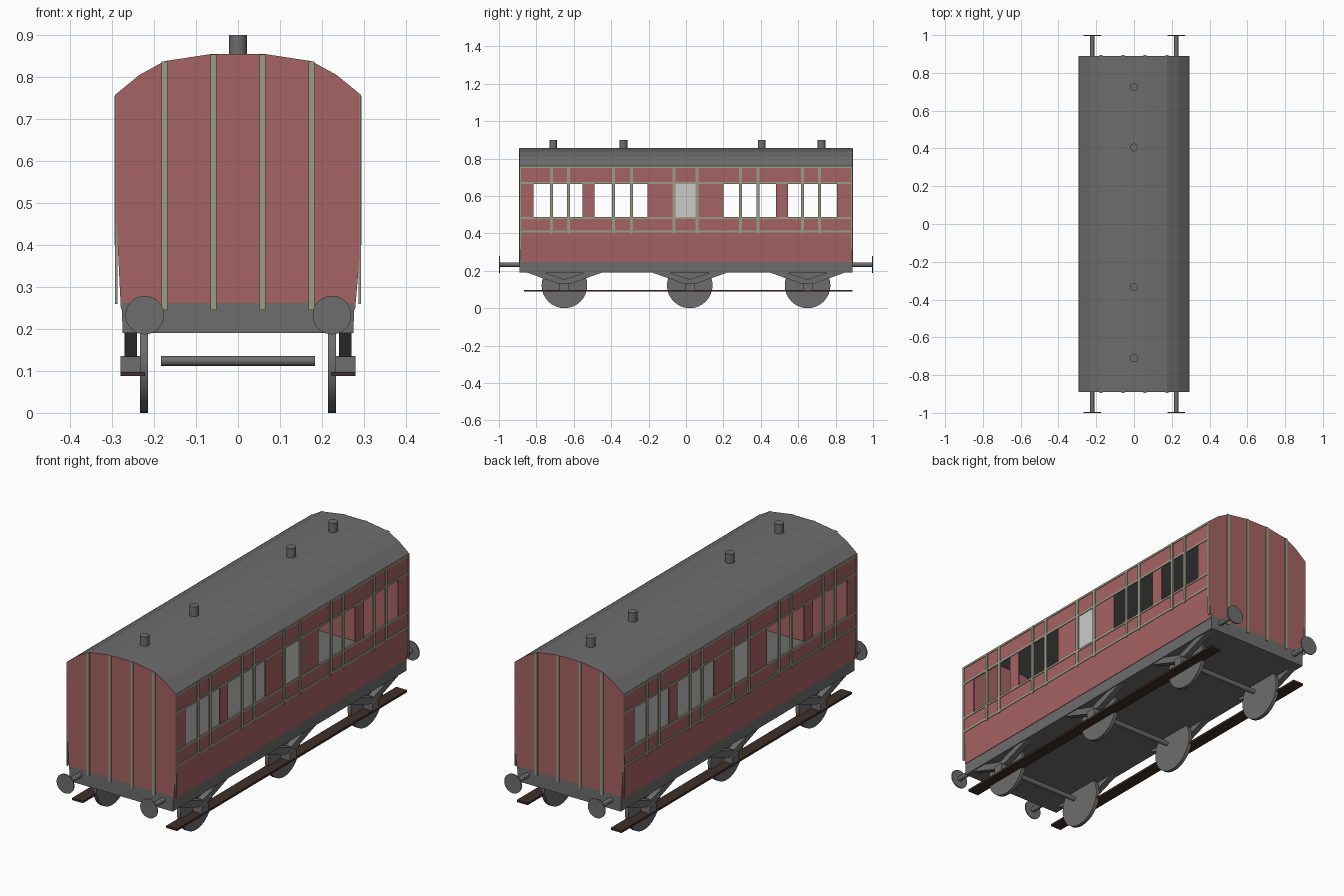
import bpy, bmesh, math
from mathutils import Matrix, Vector

cube = bpy.data.objects.get("Cube")
if cube:
    bpy.data.objects.remove(cube, do_unlink=True)


def material(name, rgb):
    m = bpy.data.materials.new(name)
    m.use_nodes = True
    m.diffuse_color = (*rgb, 1)
    m.node_tree.nodes["Principled BSDF"].inputs["Base Color"].default_value = (*rgb, 1)
    return m


RED = material("dull_red_paint", (0.39, 0.125, 0.125))
GREY = material("dim_grey", (0.155, 0.155, 0.155))
SAGE = material("sage_beading", (0.32, 0.34, 0.24))
PANE = material("pale_pane", (0.6, 0.6, 0.6))
BROWN = material("dark_brown_wood", (0.05, 0.028, 0.022))


def prism(bm, pts, axis, a, b):
    """Extrude an outline along x (points y,z) or along y (points x,z)."""
    def place(p, d):
        return (d, p[0], p[1]) if axis == "x" else (p[0], d, p[1])
    lo = [bm.verts.new(place(p, a)) for p in pts]
    hi = [bm.verts.new(place(p, b)) for p in pts]
    bm.faces.new(lo)
    bm.faces.new(hi[::-1])
    for i in range(len(pts)):
        j = (i + 1) % len(pts)
        bm.faces.new((lo[i], lo[j], hi[j], hi[i]))


def box(bm, x0, x1, y0, y1, z0, z1):
    prism(bm, [(x0, z0), (x1, z0), (x1, z1), (x0, z1)], "y", y0, y1)


def cylinder(bm, centre, radius, length, axis, sides=24):
    turn = Vector((0, 0, 1)).rotation_difference(Vector(axis)).to_matrix().to_4x4()
    bmesh.ops.create_cone(bm, cap_ends=True, segments=sides, radius1=radius, radius2=radius,
                          depth=length, matrix=Matrix.Translation(centre) @ turn)


def finish(bm, name, mat, smooth=False):
    bmesh.ops.recalc_face_normals(bm, faces=bm.faces)
    me = bpy.data.meshes.new(name)
    bm.to_mesh(me)
    bm.free()
    me.materials.append(mat)
    ob = bpy.data.objects.new(name, me)
    bpy.context.scene.collection.objects.link(ob)
    if smooth:
        bpy.ops.object.select_all(action="DESELECT")
        ob.select_set(True)
        bpy.context.view_layer.objects.active = ob
        bpy.ops.object.shade_smooth_by_angle(angle=math.radians(30))
    return ob


L = 0.89          # half length of the body
W = 0.29          # half width of the body
SILL, HEAD, EAVE = 0.487, 0.665, 0.76
T = 0.005         # wall thickness
KINK = {1: 0.375, -1: 0.47}   # height where each side starts to tuck in
ARC = [(W, EAVE), (0.235, 0.805), (0.175, 0.838), (0.063, 0.855)]
arch = ARC + [(-x, z) for x, z in reversed(ARC)]

# Floor frame
bm = bmesh.new()
prism(bm, [(-0.275, 0.19), (0.275, 0.19), (0.277, 0.262), (-0.277, 0.262)], "y", -L, L)
finish(bm, "floor_frame", GREY)

# Roof shell
bm = bmesh.new()
prism(bm, arch + [(x * 0.985, z - 0.006) for x, z in reversed(arch)], "y", -L + 0.001, L - 0.001)
finish(bm, "roof", GREY)

# End walls
for label, s in (("front", -1), ("back", 1)):
    bm = bmesh.new()
    outline = [(-W, KINK[-1]), (-0.279, 0.26), (0.279, 0.26), (W, KINK[1])] + arch
    prism(bm, outline, "y", s * (L - T), s * L)
    finish(bm, label + "_end_wall", RED)
    bm = bmesh.new()
    for x, top in ((0.175, 0.837), (0.058, 0.854)):
        for m in (-1, 1):
            box(bm, m * x - 0.007, m * x + 0.007, s * L, s * (L + 0.004), 0.245, top)
    finish(bm, label + "_end_beading", SAGE)

# Side walls with open windows, door panes and beading
PILLARS = [(-L, -0.815), (-0.553, -0.49), (-0.205, -0.06),
           (0.06, 0.2), (0.48, 0.545), (0.807, L)]
STRIPS = [-0.72, -0.628, -0.387, -0.292, -0.063, 0.06, 0.292, 0.385, 0.622, 0.713]
for label, s in (("left", 1), ("right", -1)):
    bm = bmesh.new()
    skin = [(0.279, 0.246), (W, KINK[s]), (W, SILL)]
    lower = skin + [(x - T, z) for x, z in reversed(skin)]
    prism(bm, [(s * x, z) for x, z in lower], "y", -L, L)
    box(bm, s * (W - T), s * W, -L, L, HEAD, EAVE)
    for y0, y1 in PILLARS:
        box(bm, s * (W - T), s * W, y0, y1, SILL, HEAD)
    finish(bm, label + "_side_wall", RED)

    bm = bmesh.new()
    box(bm, s * (W - T), s * (W - 0.001), -0.06, 0.06, SILL, HEAD)
    finish(bm, label + "_door_pane", PANE)

    bm = bmesh.new()
    for z in (0.41, 0.482, 0.669, 0.754):
        box(bm, s * (W - 0.003), s * (W + 0.003), -L, L, z - 0.005, z + 0.005)
    for y in STRIPS:
        box(bm, s * (W - 0.003), s * (W + 0.004), y - 0.008, y + 0.008, 0.4, 0.755)
    for y in (-L + 0.004, L - 0.004):
        box(bm, s * (W - 0.003), s * (W + 0.003), y - 0.004, y + 0.004, 0.26, 0.755)
    finish(bm, label + "_side_beading", SAGE)

    # Footboard
    bm = bmesh.new()
    box(bm, s * 0.222, s * 0.28, -0.865, L, 0.088, 0.098)
    finish(bm, label + "_footboard", BROWN)

# Roof vents
bm = bmesh.new()
for y in (-0.71, -0.335, 0.405, 0.725):
    cylinder(bm, (0, y, 0.875), 0.021, 0.05, (0, 0, 1))
finish(bm, "roof_vents", GREY, True)

# Buffers
bm = bmesh.new()
for s in (-1, 1):
    for x in (-0.222, 0.224):
        cylinder(bm, (x, s * 0.94, 0.233), 0.012, 0.11, (0, 1, 0), 16)
        cylinder(bm, (x, s * 0.9975, 0.233), 0.046, 0.005, (0, 1, 0), 32)
finish(bm, "buffers", GREY, True)

# Wheelsets with springs and axle boxes
SPRING = [(-0.205, 0.192), (-0.04, 0.133), (0.04, 0.133), (0.205, 0.192),
          (0.115, 0.192), (0, 0.154), (-0.115, 0.192)]
for label, y in (("front", -0.65), ("middle", 0.02), ("back", 0.65)):
    bm = bmesh.new()
    cylinder(bm, (0, y, 0.124), 0.012, 0.366, (1, 0, 0), 16)
    for s in (-1, 1):
        cylinder(bm, (s * 0.224, y, 0.122), 0.122, 0.018, (1, 0, 0), 32)
    finish(bm, label + "_wheelset", GREY, True)
    bm = bmesh.new()
    for s in (-1, 1):
        prism(bm, [(y + a, z) for a, z in SPRING], "x", s * 0.241, s * 0.27)
        box(bm, s * 0.23, s * 0.28, y - 0.025, y + 0.025, 0.092, 0.135)
    finish(bm, label + "_springs", GREY)
